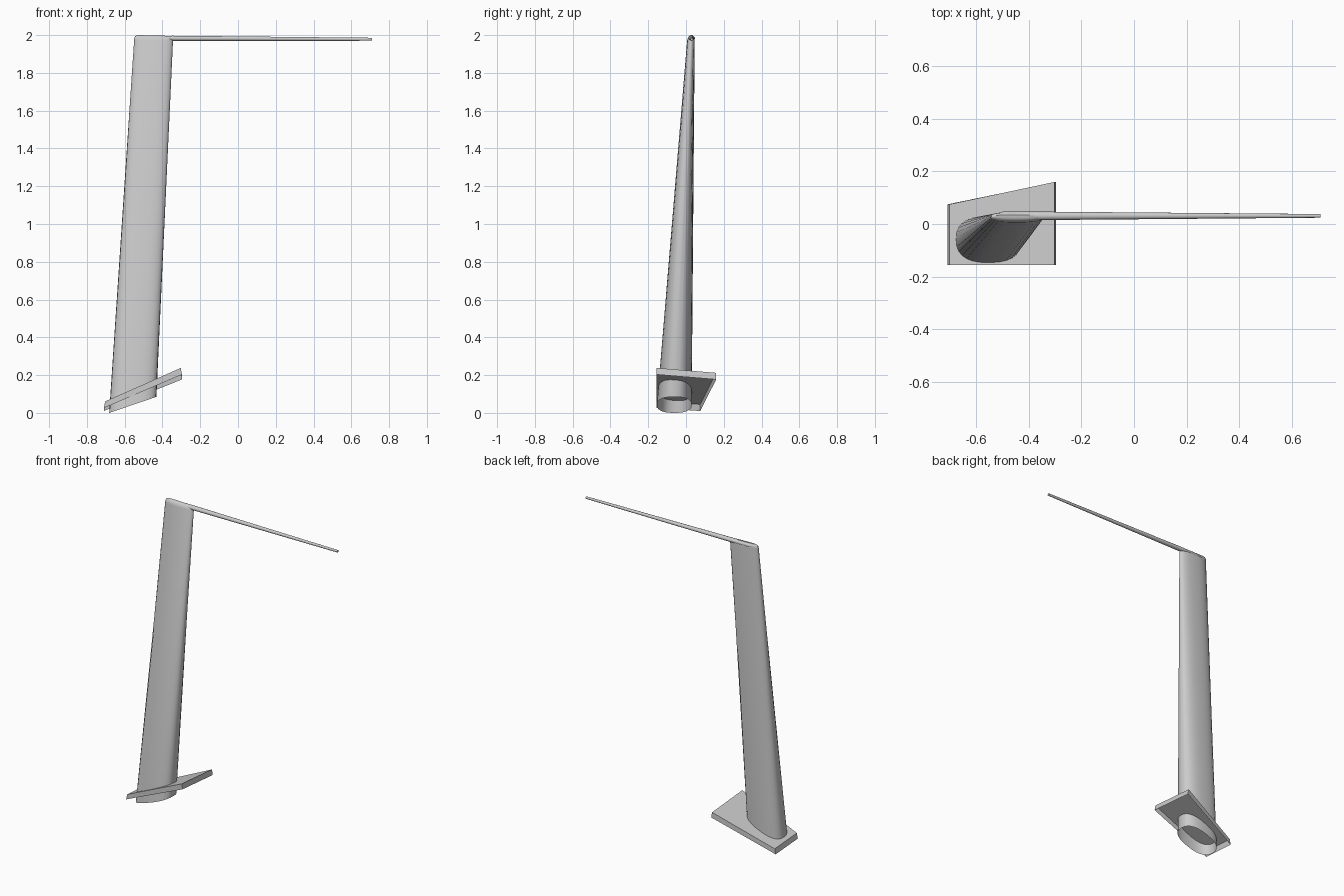
import bpy, bmesh
from math import cos, sin, pi, copysign, radians

if "Cube" in bpy.data.objects:
    bpy.data.objects.remove(bpy.data.objects["Cube"])


def finish(bm, name, smooth=True):
    bmesh.ops.recalc_face_normals(bm, faces=bm.faces)
    me = bpy.data.meshes.new(name)
    bm.to_mesh(me)
    bm.free()
    ob = bpy.data.objects.new(name, me)
    bpy.context.collection.objects.link(ob)
    if smooth:
        bpy.ops.object.select_all(action='DESELECT')
        ob.select_set(True)
        bpy.context.view_layer.objects.active = ob
        bpy.ops.object.shade_smooth_by_angle(angle=radians(35))
    return ob


def loft(name, rings, cap_start, cap_end):
    bm = bmesh.new()
    rows = [[bm.verts.new(p) for p in r] for r in rings]
    for a, b in zip(rows, rows[1:]):
        n = len(a)
        for i in range(n):
            bm.faces.new((a[i], a[(i + 1) % n], b[(i + 1) % n], b[i]))
    if cap_start:
        bm.faces.new(rows[0])
    if cap_end:
        bm.faces.new(rows[-1])
    return finish(bm, name)


def oval(n, power):
    for i in range(n):
        c, s = cos(2 * pi * i / n), sin(2 * pi * i / n)
        yield copysign(abs(c) ** (2 / power), c), copysign(abs(s) ** (2 / power), s)


def mast_ring(xl, xr, yc, hy, zl, zr):
    return [((xl + xr) / 2 + (xr - xl) / 2 * u, yc + hy * v,
             (zl + zr) / 2 + (zr - zl) / 2 * u) for u, v in oval(28, 2.5)]


# tapered hollow mast, open at its slanted foot, rounded over at the tip
loft("mast", [
    mast_ring(-0.682, -0.432, -0.062, 0.092, 0.0, 0.085),
    mast_ring(-0.550, -0.344, 0.026, 0.020, 1.972, 1.972),
    mast_ring(-0.549, -0.346, 0.027, 0.018, 1.986, 1.978),
    mast_ring(-0.543, -0.352, 0.028, 0.013, 1.996, 1.991),
    mast_ring(-0.532, -0.360, 0.029, 0.006, 2.000, 1.996),
], False, True)


# slender tapering boom running sideways from the mast tip
def boom_ring(x, yc, hy, zc, hz):
    return [(x, yc + hy * u, zc + hz * v) for u, v in oval(14, 2)]


loft("boom", [
    boom_ring(-0.530, 0.031, 0.004, 1.985, 0.004),
    boom_ring(-0.500, 0.031, 0.016, 1.984, 0.012),
    boom_ring(-0.345, 0.031, 0.016, 1.983, 0.014),
    boom_ring(0.710, 0.031, 0.007, 1.978, 0.008),
], True, True)


# tilted base plate: a shallow tray, open underneath
bm = bmesh.new()
top = [(-0.703, -0.157, 0.061), (-0.303, -0.157, 0.238),
       (-0.303, 0.160, 0.212), (-0.703, 0.075, 0.045)]
upper = [bm.verts.new(p) for p in top]
lower = [bm.verts.new((x - 0.007 if x < -0.5 else x + 0.006, y, z - 0.035))
         for x, y, z in top]
bm.faces.new(upper)
for i in range(4):
    j = (i + 1) % 4
    bm.faces.new((lower[i], lower[j], upper[j], upper[i]))
finish(bm, "base_plate", smooth=False)
